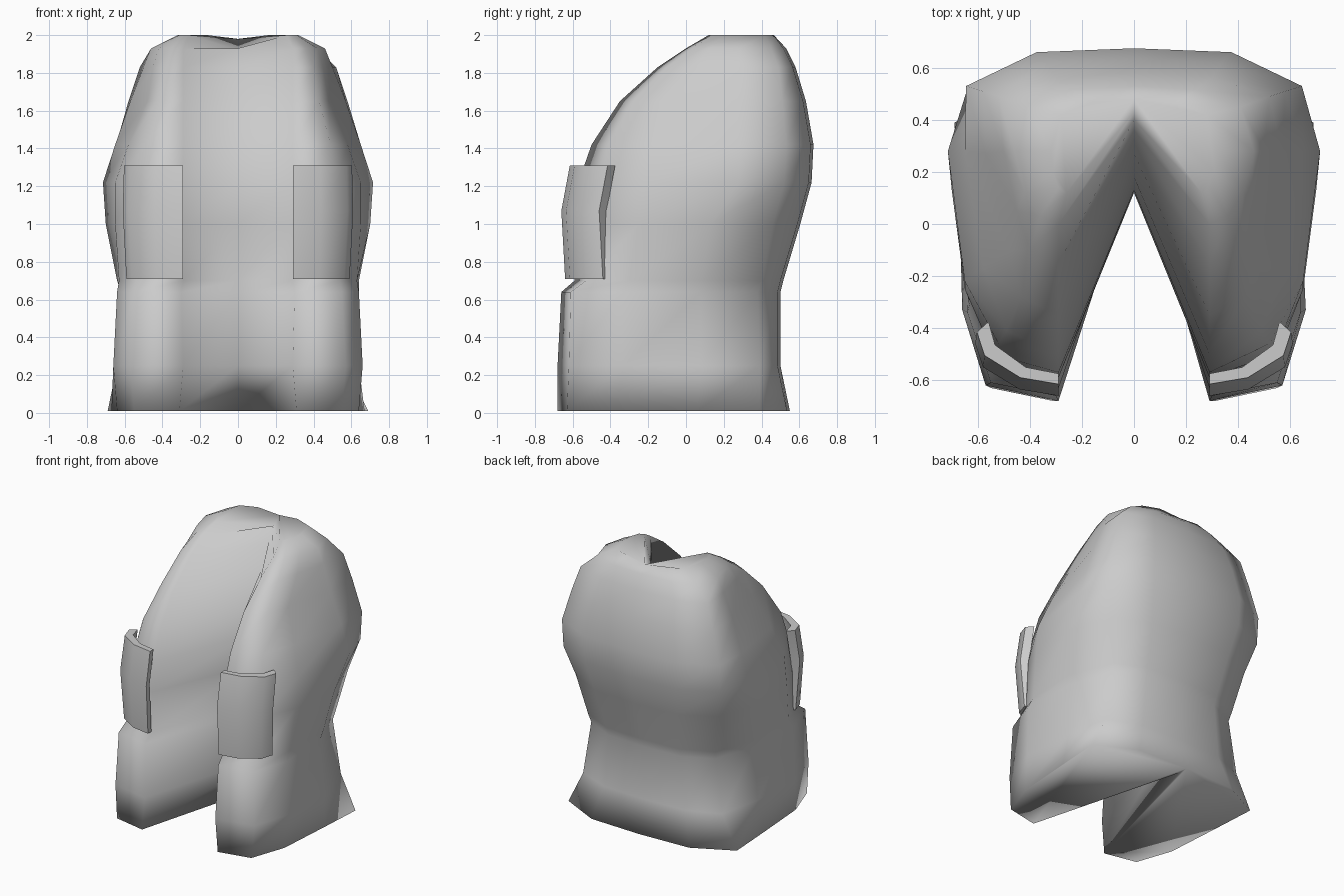
import bpy, bmesh, math

if "Cube" in bpy.data.objects:
    bpy.data.objects.remove(bpy.data.objects["Cube"])

grey = bpy.data.materials.new("light_grey")
grey.diffuse_color = (0.6, 0.6, 0.6, 1)
grey.use_nodes = True
grey.node_tree.nodes["Principled BSDF"].inputs["Base Color"].default_value = grey.diffuse_color


def finish(name, bm, angle):
    bmesh.ops.recalc_face_normals(bm, faces=bm.faces)
    me = bpy.data.meshes.new(name)
    bm.to_mesh(me)
    bm.free()
    ob = bpy.data.objects.new(name, me)
    bpy.context.collection.objects.link(ob)
    me.materials.append(grey)
    bpy.context.view_layer.objects.active = ob
    ob.select_set(True)
    bpy.ops.object.shade_smooth_by_angle(angle=math.radians(angle))
    ob.select_set(False)
    return ob


# Half sections: z, cleft y, inner front, outer front, side front, side, back corner, back y
LEVELS = [
    (0.01, .47, (.31, -.68), (.55, -.63), (.64, -.37), (.67, .06), (.69, .39), .55),
    (0.25, .33, (.29, -.68), (.57, -.62), (.66, -.33), (.64, .08), (.57, .39), .50),
    (0.64, .22, (.30, -.66), (.55, -.61), (.64, -.34), (.62, .08), (.51, .38), .50),
    (0.70, .20, (.29, -.59), (.54, -.53), (.63, -.30), (.64, .08), (.52, .40), .515),
    (1.00, .12, (.29, -.59), (.54, -.50), (.65, -.25), (.70, .13), (.58, .46), .605),
    (1.22, .13, (.29, -.57), (.52, -.46), (.65, -.22), (.715, .28), (.64, .52), .665),
    (1.42, .18, (.29, -.50), (.49, -.41), (.58, -.17), (.65, .28), (.645, .53), .675),
    (1.65, .27, (.29, -.35), (.43, -.28), (.48, -.10), (.57, .27), (.58, .51), .635),
    (1.83, .36, (.29, -.15), (.40, -.10), (.45, .05), (.50, .28), (.52, .49), .58),
    (1.93, .40, (.29, .00), (.36, .03), (.42, .12), (.46, .28), (.41, .45), .53),
    (2.00, .43, (.26, .12), (.29, .14), (.31, .20), (.32, .28), (.28, .42), .48),
]

# Cleft shell lofted through mirrored sections
bm = bmesh.new()
rings = []
for z, v, a, b, c, d, e, k in LEVELS:
    top = z > 1.99
    half = [(*p, z) for p in (a, b, c, d, e)] + [(e[0] * .58, k - .015, z)]
    pts = [(0, v, 1.92 if top else z)] + half + [(0, k, 1.98 if top else z)]
    pts += [(-x, y, h) for x, y, h in reversed(half)]
    rings.append([bm.verts.new(p) for p in pts])
n = len(rings[0])
for lo, hi in zip(rings, rings[1:]):
    for i in range(n):
        j = (i + 1) % n
        bm.faces.new((lo[i], lo[j], hi[j], hi[i]))
# Bottom and top caps, split down the middle so the cleft stays open
for ring in (rings[0], rings[-1]):
    bm.faces.new(ring[:8])
    bm.faces.new([ring[0]] + ring[7:])
finish("cleft_shell", bm, 180)

# Curved front plates, one on each lobe
PLAN = [(.29, -.64), (.44, -.615), (.58, -.53), (.61, -.44)]
for side, name in ((1, "right_front_plate"), (-1, "left_front_plate")):
    bm = bmesh.new()
    rows = []
    for z, dy, s in ((.71, .0, .94), (1.07, -.02, 1.0), (1.31, .025, .98)):
        row = []
        for back in (0, 1):
            seq = PLAN[::-1] if back else PLAN
            for x, y in seq:
                px = .29 + (x - .29) * s - back * (x - .29) * .14
                row.append(bm.verts.new((side * px, y + dy + back * .04, z)))
        rows.append(row)
    m = len(rows[0])
    for lo, hi in zip(rows, rows[1:]):
        for i in range(m):
            j = (i + 1) % m
            bm.faces.new((lo[i], lo[j], hi[j], hi[i]))
    bm.faces.new(rows[0])
    bm.faces.new(rows[-1])
    finish(name, bm, 45)
